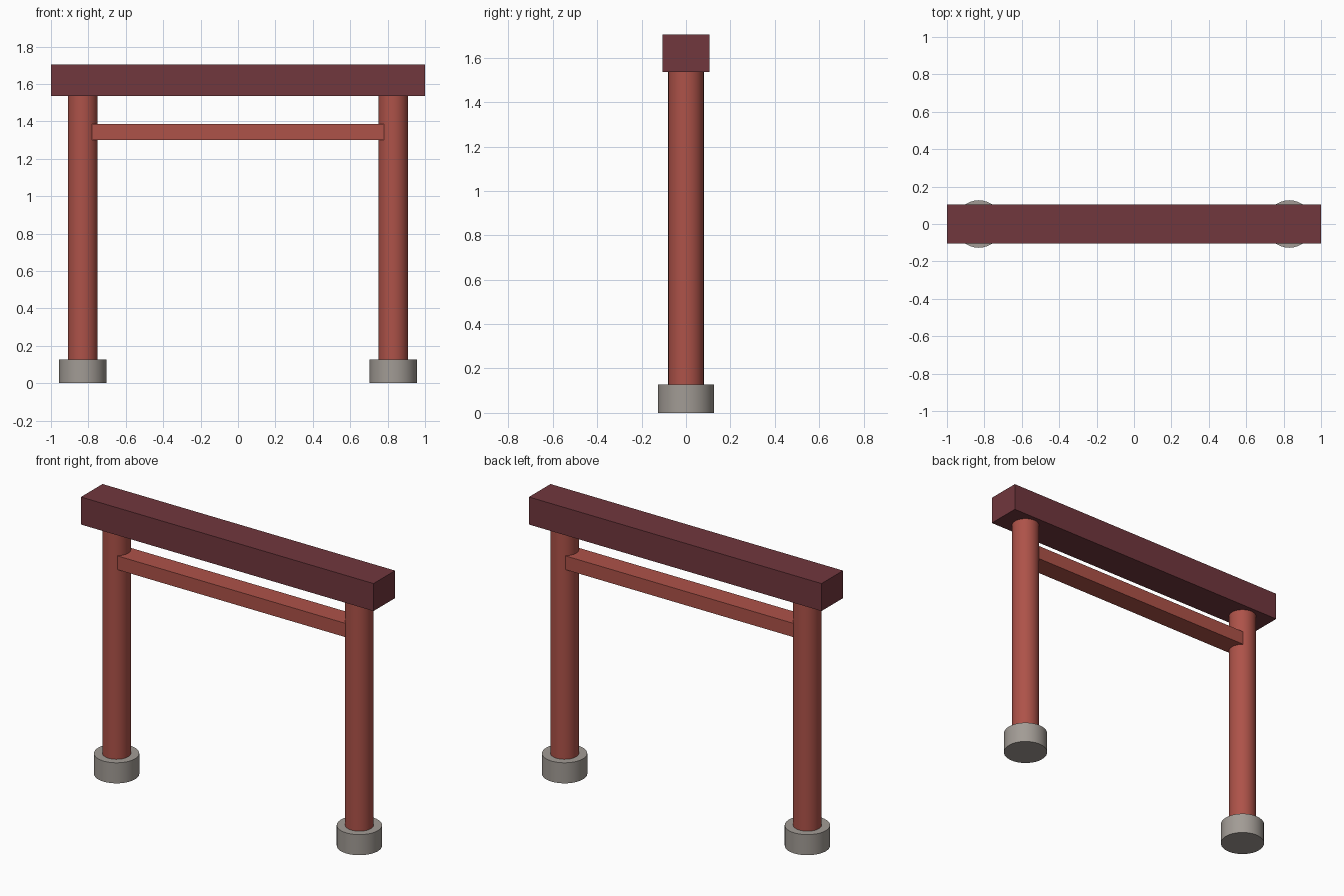
import bpy

cube = bpy.data.objects.get("Cube")
if cube:
    bpy.data.objects.remove(cube, do_unlink=True)


def material(name, rgb):
    mat = bpy.data.materials.new(name)
    mat.use_nodes = True
    mat.diffuse_color = (*rgb, 1)
    mat.node_tree.nodes["Principled BSDF"].inputs["Base Color"].default_value = (*rgb, 1)
    return mat


def finish(name, mat):
    obj = bpy.context.object
    obj.name = name
    obj.data.materials.append(mat)
    return obj


def box(name, size, z, mat):
    """Box centred on x and y, with its underside at z."""
    bpy.ops.mesh.primitive_cube_add(size=1, location=(0, 0, z + size[2] / 2))
    bpy.context.object.scale = size
    bpy.ops.object.transform_apply(location=False, rotation=False)
    finish(name, mat)


def column(name, x, radius, bottom, top, mat):
    bpy.ops.mesh.primitive_cylinder_add(
        vertices=32, radius=radius, depth=top - bottom, location=(x, 0, (bottom + top) / 2))
    bpy.ops.object.shade_smooth_by_angle()
    finish(name, mat)


red = material("red_paint", (0.42, 0.085, 0.066))
maroon = material("dark_maroon", (0.165, 0.038, 0.047))
stone = material("grey_stone", (0.36, 0.33, 0.30))

# Pillars standing in round stone bases
for side, x in (("left", 0.83), ("right", -0.83)):
    column(side + "_base", x, 0.127, 0, 0.127, stone)
    column(side + "_pillar", x, 0.08, 0.002, 1.54, red)

# Lower tie beam let into the pillars, and the heavy top beam
box("tie_beam", (1.56, 0.13, 0.085), 1.30, red)
box("top_beam", (2.0, 0.21, 0.17), 1.535, maroon)
